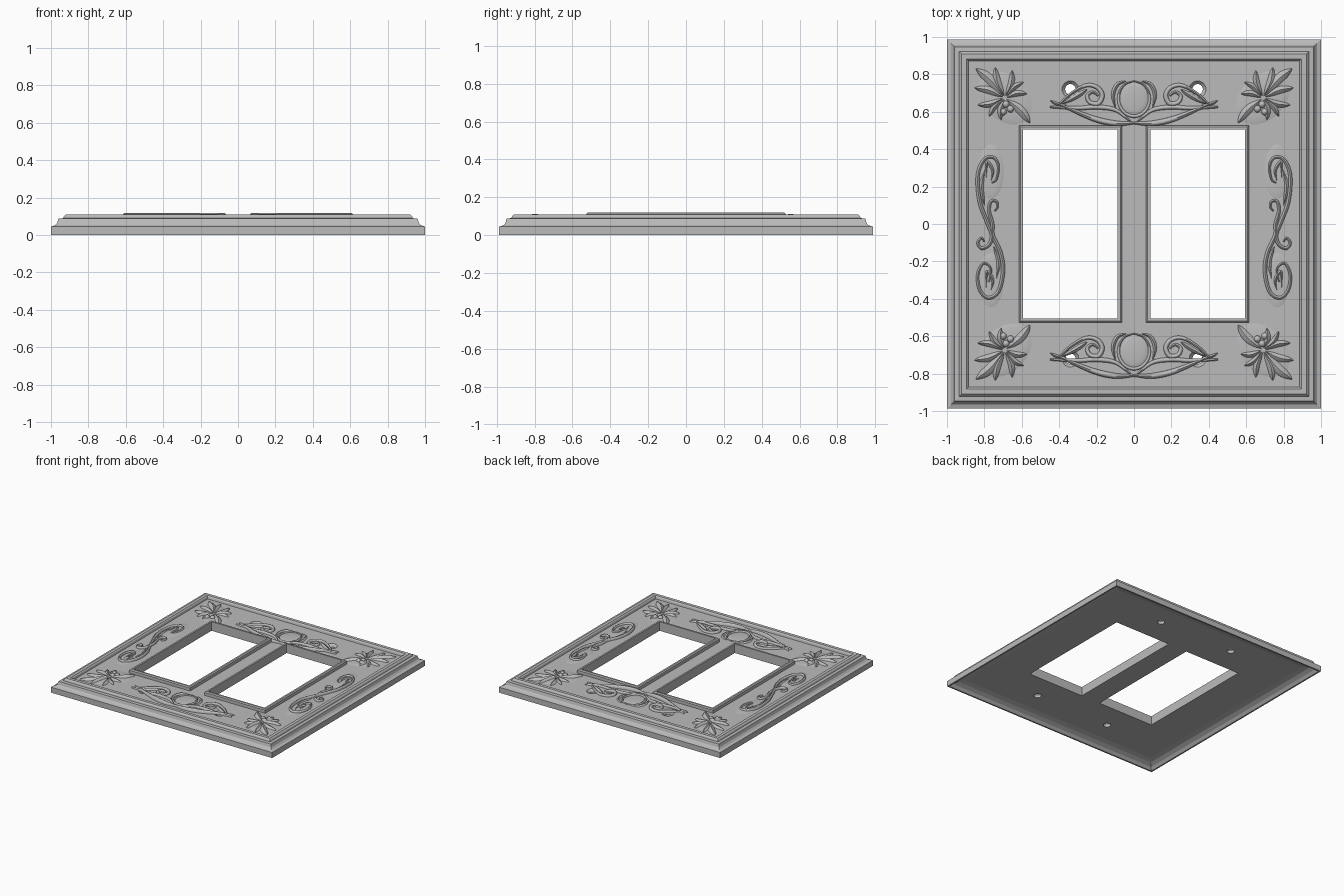
import bpy, bmesh, math
from mathutils import Vector

cube = bpy.data.objects.get("Cube")
if cube:
    bpy.data.objects.remove(cube, do_unlink=True)

grey = bpy.data.materials.new("plain grey")
grey.use_nodes = True
COLOUR = (0.5, 0.5, 0.5, 1)
grey.diffuse_color = COLOUR
grey.node_tree.nodes["Principled BSDF"].inputs["Base Color"].default_value = COLOUR

FIELD, FLOOR = 0.087, 0.045      # recessed front surface and hollow back
HX, HY = 1.0, 0.987              # half sizes of the plate
WIN_X, WIN_HX, WIN_HY = 0.34, 0.253, 0.505


def finish(name, bm, smooth=None):
    bmesh.ops.recalc_face_normals(bm, faces=bm.faces[:])
    mesh = bpy.data.meshes.new(name)
    bm.to_mesh(mesh)
    bm.free()
    mesh.materials.append(grey)
    ob = bpy.data.objects.new(name, mesh)
    bpy.context.collection.objects.link(ob)
    if smooth:
        bpy.ops.object.select_all(action='DESELECT')
        ob.select_set(True)
        bpy.context.view_layer.objects.active = ob
        bpy.ops.object.shade_smooth_by_angle(angle=math.radians(smooth))
    return ob


def loft(bm, rings, closed=False):
    """Join equal-sized vertex rings with quads."""
    pairs = list(zip(rings, rings[1:]))
    if closed:
        pairs.append((rings[-1], rings[0]))
    for a, b in pairs:
        for i in range(len(a)):
            j = (i + 1) % len(a)
            bm.faces.new((a[i], a[j], b[j], b[i]))


def rect_rings(bm, profile, hx, hy, cx=0):
    return [[bm.verts.new((cx + sx * (hx - d), sy * (hy - d), z))
             for sx, sy in ((-1, -1), (1, -1), (1, 1), (-1, 1))] for d, z in profile]


# Moulded plate with a hollow back
bm = bmesh.new()
profile = [(0.1, FLOOR), (0.06, 0.036), (0.03, 0.02), (0.012, 0), (0, 0), (0, 0.045),
           (0.022, 0.052), (0.033, 0.064), (0.04, 0.088), (0.065, 0.09), (0.068, 0.1),
           (0.078, 0.11), (0.104, 0.11), (0.112, 0.102), (0.116, FIELD)]
rings = rect_rings(bm, profile, HX, HY)
loft(bm, rings)
bm.faces.new(rings[0])
bm.faces.new(rings[-1])
plate = finish("wall_plate", bm)


def cut(cutter):
    mod = plate.modifiers.new("cut", 'BOOLEAN')
    mod.object, mod.operation, mod.solver = cutter, 'DIFFERENCE', 'EXACT'
    bpy.context.view_layer.objects.active = plate
    bpy.ops.object.modifier_apply(modifier=mod.name)
    bpy.data.objects.remove(cutter, do_unlink=True)


# Window openings with raised frames, and countersunk screw holes
for side, s in (("left", 1), ("right", -1)):
    bm = bmesh.new()
    rings = rect_rings(bm, [(0, 0), (0, 0.2)], WIN_HX, WIN_HY, s * WIN_X)
    loft(bm, rings)
    bm.faces.new(rings[0])
    bm.faces.new(rings[1])
    cut(finish("opening_cutter", bm))
    bm = bmesh.new()
    frame = [(0, FIELD - 0.01), (0, 0.112), (0.008, 0.119), (0.022, 0.119), (0.022, FIELD - 0.01)]
    loft(bm, rect_rings(bm, frame, WIN_HX + 0.022, WIN_HY + 0.022, s * WIN_X), closed=True)
    finish(side + "_window_frame", bm)
    for y in (0.72, -0.72):
        bm = bmesh.new()
        rings = [[bm.verts.new((s * 0.34 + r * math.cos(a), y + r * math.sin(a), z))
                  for a in (k * math.tau / 24 for k in range(24))]
                 for r, z in ((0.028, 0), (0.028, 0.068), (0.046, FIELD + 0.001), (0.046, 0.2))]
        loft(bm, rings)
        bm.faces.new(rings[0])
        bm.faces.new(rings[-1])
        cut(finish("screw_cutter", bm))


def spline(pts, n=7):
    """Smooth path through a few points."""
    p = [Vector(q) for q in pts]
    p = [2 * p[0] - p[1]] + p + [2 * p[-1] - p[-2]]
    out = []
    for i in range(1, len(p) - 2):
        a, b, c, d = p[i - 1:i + 3]
        for k in range(n):
            t = k / n
            out.append(0.5 * (2 * b + (c - a) * t + (2 * a - 5 * b + 4 * c - d) * t * t
                              + (3 * b - a - 3 * c + d) * t ** 3))
    return out + [p[-2]]


def ribbon(bm, pts, width, height, leaf=False, sx=1, sy=1, dy=0):
    """Tapered raised strand; leaf strands are pointed and have a ridge."""
    path = spline(pts)
    section = 5 if leaf else 7
    rings = []
    for i, p in enumerate(path):
        t = i / (len(path) - 1)
        d = (path[min(i + 1, len(path) - 1)] - path[max(i - 1, 0)]).normalized()
        w = max(0.06, math.sin(math.pi * t) ** 0.7) if leaf else 0.4 + 0.6 * math.sin(math.pi * t)
        ring = []
        for k in range(section):
            a = math.pi * k / (section - 1)
            off, up = width * w * math.cos(a), math.sin(a) ** (2 if leaf else 1)
            ring.append(bm.verts.new((sx * (p.x - d.y * off), sy * (p.y + d.x * off) + dy,
                                      FIELD - 0.002 + height * up * (0.4 + 0.6 * w))))
        rings.append(ring)
    loft(bm, rings)
    bm.faces.new(rings[0])
    bm.faces.new(rings[-1])


def dome(bm, x, y, rx, ry, h, angle=0):
    """Low rounded swelling."""
    rings = []
    for e in (0, 0.25, 0.5, 0.75, 0.96):
        c, z = math.cos(e * math.pi / 2), math.sin(e * math.pi / 2)
        ring = []
        for k in range(24):
            u, v = rx * c * math.cos(k * math.tau / 24), ry * c * math.sin(k * math.tau / 24)
            ring.append(bm.verts.new((x + u * math.cos(angle) - v * math.sin(angle),
                                      y + u * math.sin(angle) + v * math.cos(angle),
                                      FIELD - 0.001 + h * z)))
        rings.append(ring)
    loft(bm, rings)
    bm.faces.new(rings[0])
    bm.faces.new(rings[-1])


# Cartouches above and below the openings
for place, cy in (("upper", 0.67), ("lower", -0.68)):
    bm = bmesh.new()
    dome(bm, 0, cy, 0.075, 0.09, 0.008)
    ribbon(bm, [(0.083 * math.sin(a), 0.094 * math.cos(a)) for a in
                (k * math.tau / 10 for k in range(11))], 0.009, 0.014, dy=cy)
    for s in (1, -1):
        # swag, leaf outline, curl, tail and crescent
        ribbon(bm, [(0, -0.13), (0.1, -0.132), (0.22, -0.105), (0.4, -0.03)], 0.016, 0.027, sx=s, dy=cy)
        ribbon(bm, [(0.02, -0.12), (0.1, -0.06), (0.2, -0.045), (0.3, -0.05), (0.45, -0.045)],
               0.013, 0.018, sx=s, dy=cy)
        ribbon(bm, [(0.4, -0.03), (0.34, 0.025), (0.26, 0.07), (0.2, 0.062), (0.17, 0.02),
                    (0.19, -0.025), (0.235, -0.02), (0.25, 0.015), (0.22, 0.035), (0.19, 0.015)],
               0.013, 0.02, sx=s, dy=cy)
        ribbon(bm, [(0.39, -0.03), (0.33, 0.0), (0.28, 0.03), (0.25, 0.05)], 0.014, 0.016, True, s, 1, cy)
        ribbon(bm, [(0.36, -0.035), (0.41, -0.028), (0.45, -0.01)], 0.01, 0.014, True, s, 1, cy)
        ribbon(bm, [(0.04, 0.095), (0.09, 0.075), (0.112, 0.02), (0.1, -0.05)], 0.012, 0.013, True, s, 1, cy)
    finish(place + "_cartouche", bm, 50)

# Scrollwork beside the openings
for side, s in (("left", 1), ("right", -1)):
    bm = bmesh.new()
    for y in (0.28, -0.3):
        dome(bm, s * 0.765, y, 0.07, 0.15, 0.007)
    ribbon(bm, [(0.76, 0.22), (0.735, 0.24), (0.725, 0.31), (0.75, 0.355), (0.8, 0.345), (0.835, 0.26),
                (0.825, 0.12), (0.785, 0.01), (0.76, -0.06), (0.775, -0.11), (0.815, -0.13),
                (0.835, -0.1), (0.815, -0.075), (0.8, -0.095)], 0.011, 0.021, sx=s)
    ribbon(bm, [(0.745, 0.07), (0.73, 0.09), (0.735, 0.12), (0.765, 0.12), (0.775, 0.07), (0.757, 0.0),
                (0.755, -0.06), (0.715, -0.15), (0.7, -0.25), (0.725, -0.36), (0.78, -0.395), (0.825, -0.35),
                (0.835, -0.27), (0.805, -0.21), (0.765, -0.24), (0.775, -0.31)], 0.011, 0.021, sx=s)
    for y in (0.285, -0.3):
        ribbon(bm, [(0.765, y - 0.06), (0.755, y), (0.785, y + 0.045), (0.79, y - 0.04)], 0.012, 0.016, True, s)
    ribbon(bm, [(0.8, 0.1), (0.815, 0.2), (0.795, 0.3)], 0.013, 0.013, True, s)
    ribbon(bm, [(0.75, -0.12), (0.725, -0.2), (0.735, -0.3)], 0.013, 0.013, True, s)
    finish(side + "_scrollwork", bm, 50)

# Leaf sprays in the corners: angle, length and width of each leaf
LEAVES = [(45, 0.22, 0.03), (72, 0.17, 0.024), (105, 0.15, 0.02), (140, 0.13, 0.018), (18, 0.17, 0.024),
          (-15, 0.15, 0.02), (-50, 0.13, 0.018), (170, 0.12, 0.02), (-80, 0.12, 0.02), (225, 0.19, 0.028)]
for place, sy in (("back", 1), ("front", -1)):
    for side, s in (("left", 1), ("right", -1)):
        bm = bmesh.new()
        dome(bm, s * 0.69, sy * 0.675, 0.17, 0.12, 0.008, s * sy * math.pi / 4)
        for n, (deg, length, width) in enumerate(LEAVES):
            a = math.radians(deg)
            d, side_way = Vector((math.cos(a), math.sin(a))), Vector((-math.sin(a), math.cos(a)))
            c = Vector((0.69, 0.675))
            bend = (-1) ** n * 0.012
            pts = [c + d * 0.01, c + d * length * 0.55 + side_way * bend, c + d * length]
            ribbon(bm, pts, width, 0.022, True, s, sy)
        for x, y in ((0.66, 0.615), (0.7, 0.6), (0.685, 0.64)):
            dome(bm, s * x, sy * y, 0.02, 0.02, 0.024)
        finish(place + "_" + side + "_corner_leaves", bm, 40)
